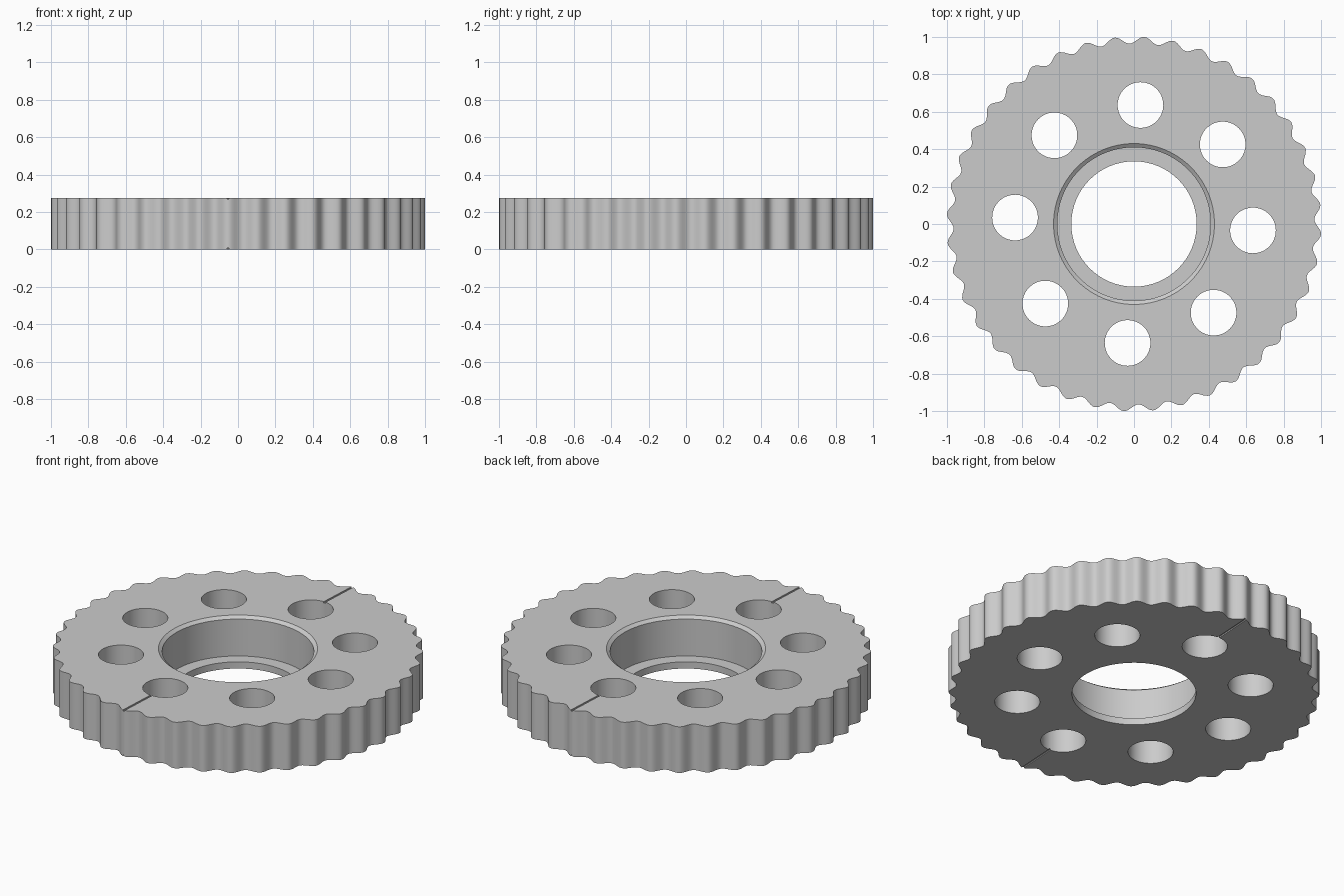
import bpy, bmesh, math
from mathutils import Matrix

HEIGHT = 0.275
TEETH, STEPS = 40, 14          # teeth on the rim, points per tooth
TIP, DEPTH = 1.0015, 0.037     # tip radius and tooth depth
TURN = math.radians(-3.1)      # turn of the hole and tooth pattern
HOLES, HOLE_RING, HOLE_R = 8, 0.637, 0.122

if "Cube" in bpy.data.objects:
    bpy.data.objects.remove(bpy.data.objects["Cube"])

grey = bpy.data.materials.new("plain grey")
grey.use_nodes = True
colour = (0.6, 0.6, 0.6, 1)
grey.diffuse_color = colour
grey.node_tree.nodes["Principled BSDF"].inputs["Base Color"].default_value = colour


def add_object(name, bm):
    bmesh.ops.recalc_face_normals(bm, faces=bm.faces)
    mesh = bpy.data.meshes.new(name)
    bm.to_mesh(mesh)
    bm.free()
    mesh.materials.append(grey)
    obj = bpy.data.objects.new(name, mesh)
    bpy.context.collection.objects.link(obj)
    return obj


def stack(rings):
    """Closed solid through a list of equal-length point rings."""
    bm = bmesh.new()
    loops = [[bm.verts.new(p) for p in ring] for ring in rings]
    bm.faces.new(loops[0])
    bm.faces.new(loops[-1])
    for low, high in zip(loops, loops[1:]):
        for i in range(len(low)):
            j = (i + 1) % len(low)
            bm.faces.new((low[i], low[j], high[j], high[i]))
    return bm


def circle(r, z, x=0, y=0, n=96):
    turns = [math.tau * i / n for i in range(n)]
    return [(x + r * math.cos(a), y + r * math.sin(a), z) for a in turns]


def toothed_ring(z):
    points = []
    for i in range(TEETH * STEPS):
        phase = math.tau * i / STEPS
        r = TIP - DEPTH * (1 - math.cos(phase)) / 2
        a = TURN - math.pi / 2 + phase / TEETH
        points.append((r * math.cos(a), r * math.sin(a), z))
    return points


# Toothed wheel body
wheel = add_object("toothed_wheel", stack([toothed_ring(0), toothed_ring(HEIGHT)]))

# Stepped central bore with a chamfered mouth and a thin lip at the bottom
LIP, MOUTH = 0.04, HEIGHT - 0.015
cutters = [add_object("bore_cutter", stack([
    circle(0.335, -0.1), circle(0.335, LIP), circle(0.41, LIP),
    circle(0.41, MOUTH), circle(0.43, HEIGHT), circle(0.43, HEIGHT + 0.1)]))]

# Ring of round through holes
for k in range(HOLES):
    a = TURN + math.tau * k / HOLES
    x, y = HOLE_RING * math.cos(a), HOLE_RING * math.sin(a)
    cutters.append(add_object("hole_cutter", stack([
        circle(HOLE_R, -0.1, x, y, 64), circle(HOLE_R, HEIGHT + 0.1, x, y, 64)])))

# Shallow radial marks between two holes and the rim, on both faces
for side in (0, math.pi):
    for z in (0, HEIGHT):
        bm = bmesh.new()
        bmesh.ops.create_cube(bm, size=1, matrix=(
            Matrix.Rotation(TURN + math.pi / 2 + side, 4, "Z")
            @ Matrix.Translation((0.88, 0, z))
            @ Matrix.Diagonal((0.34, 0.012, 0.014, 1))))
        cutters.append(add_object("mark_cutter", bm))

# Cut the openings, then drop the cutters
bpy.context.view_layer.objects.active = wheel
for cutter in cutters:
    cut = wheel.modifiers.new("cut", "BOOLEAN")
    cut.operation, cut.solver, cut.object = "DIFFERENCE", "EXACT", cutter
    bpy.ops.object.modifier_apply(modifier=cut.name)
    bpy.data.objects.remove(cutter)

bpy.ops.object.select_all(action="DESELECT")
wheel.select_set(True)
bpy.ops.object.shade_smooth_by_angle(angle=math.radians(30))
